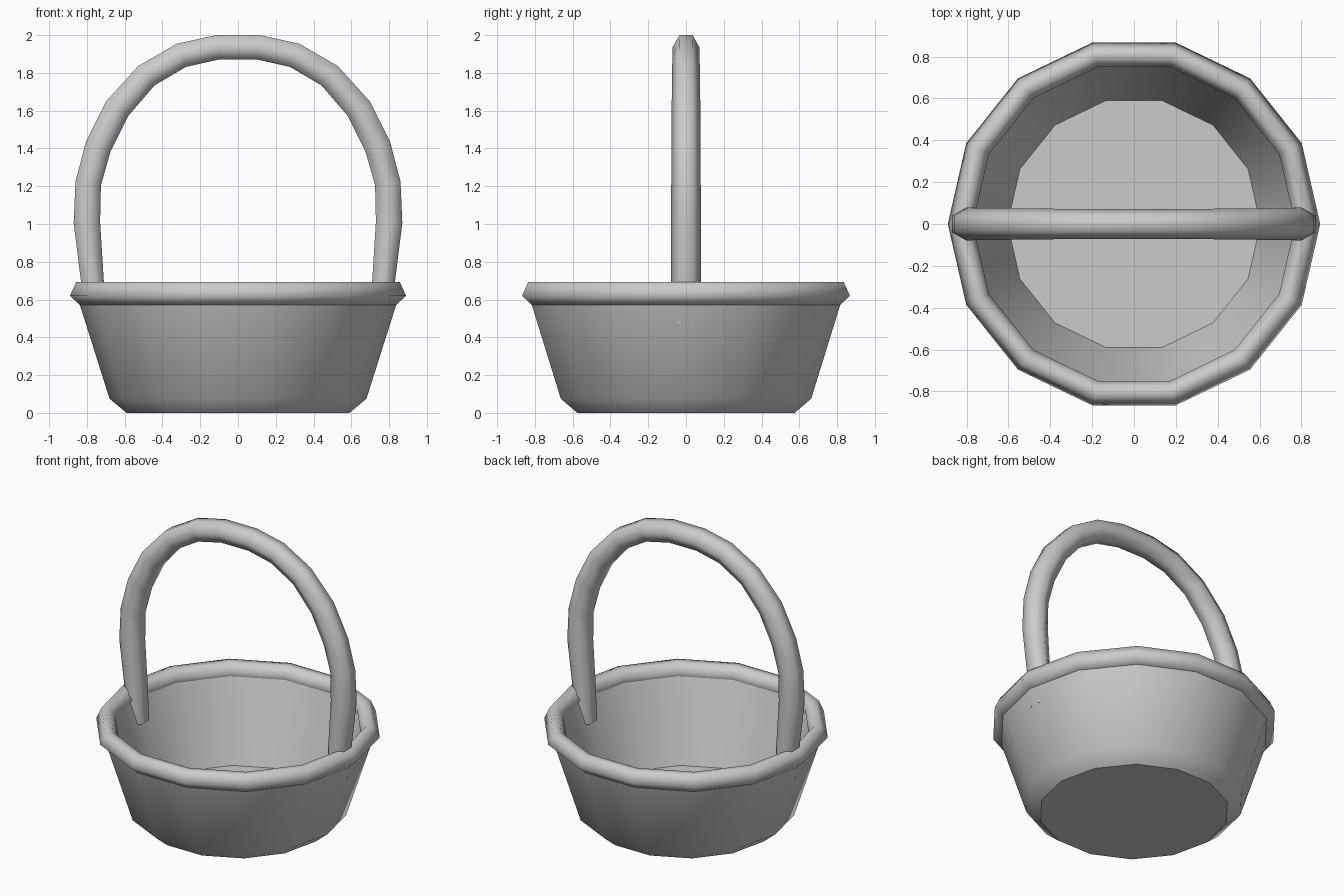
import bpy, bmesh, math
from mathutils import Vector

cube = bpy.data.objects.get("Cube")
if cube:
    bpy.data.objects.remove(cube)

SIDES = 14
grey = bpy.data.materials.new("plain_grey")
grey.use_nodes = True
COLOUR = (0.6, 0.6, 0.6, 1)
grey.diffuse_color = COLOUR
grey.node_tree.nodes["Principled BSDF"].inputs["Base Color"].default_value = COLOUR


def skin(name, rings, close=False, caps=False, angle=180):
    """Bridge successive rings of points into one smooth surface."""
    bm = bmesh.new()
    loops = [[bm.verts.new(p) for p in ring] for ring in rings]
    pairs = list(zip(loops, loops[1:]))
    if close:
        pairs.append((loops[-1], loops[0]))
    for a, b in pairs:
        n = len(a)
        for i in range(n):
            j = (i + 1) % n
            bm.faces.new((a[i], a[j], b[j], b[i]))
    if caps:
        bm.faces.new(loops[0])
        bm.faces.new(loops[-1])
    bmesh.ops.recalc_face_normals(bm, faces=bm.faces)
    mesh = bpy.data.meshes.new(name)
    bm.to_mesh(mesh)
    bm.free()
    mesh.materials.append(grey)
    obj = bpy.data.objects.new(name, mesh)
    bpy.context.collection.objects.link(obj)
    bpy.ops.object.select_all(action='DESELECT')
    obj.select_set(True)
    bpy.context.view_layer.objects.active = obj
    bpy.ops.object.shade_smooth_by_angle(angle=math.radians(angle))
    return obj


def lathe_rings(profile):
    step = math.tau / SIDES
    return [[(r * math.cos(i * step), r * math.sin(i * step), z)
             for i in range(SIDES)] for r, z in profile]


# Bowl: outer base, bevel, flared wall, then down the inside to the floor
bowl = [(0.59, 0), (0.68, 0.075), (0.84, 0.58), (0.78, 0.62), (0.605, 0.08)]
skin("basket_bowl", lathe_rings(bowl), caps=True, angle=36)

# Rim: six-sided rolled ring
rim = [(0.83, 0.565), (0.89, 0.62), (0.857, 0.692),
       (0.805, 0.692), (0.77, 0.64), (0.785, 0.575)]
skin("basket_rim", lathe_rings(rim), close=True)

# Handle: six-sided tube along a mirrored arch; (x, z, half thickness, half width)
half = [(0.75, 0.47, 0.05, 0.08), (0.77, 0.69, 0.06, 0.08),
        (0.80, 1.01, 0.07, 0.08), (0.793, 1.215, 0.068, 0.078),
        (0.74, 1.41, 0.07, 0.077), (0.64, 1.61, 0.07, 0.076),
        (0.485, 1.785, 0.067, 0.074), (0.30, 1.893, 0.066, 0.072),
        (0.11, 1.935, 0.065, 0.071)]
path = half + [(-x, z, t, w) for x, z, t, w in reversed(half)]
points = [Vector((x, 0, z)) for x, z, t, w in path]
rings = []
for i, (x, z, thick, wide) in enumerate(path):
    tangent = points[min(i + 1, len(path) - 1)] - points[max(i - 1, 0)]
    if i in (0, len(path) - 1):
        tangent = Vector((0, 0, 1 if i == 0 else -1))
    out = Vector((tangent.z, 0, -tangent.x)).normalized()
    side = Vector((0, 1, 0))
    rings.append([points[i] + side * wide * math.cos(k * math.tau / 6)
                  + out * thick * math.sin(k * math.tau / 6) / math.sin(math.tau / 6)
                  for k in range(6)])
skin("basket_handle", rings, caps=True, angle=75)
